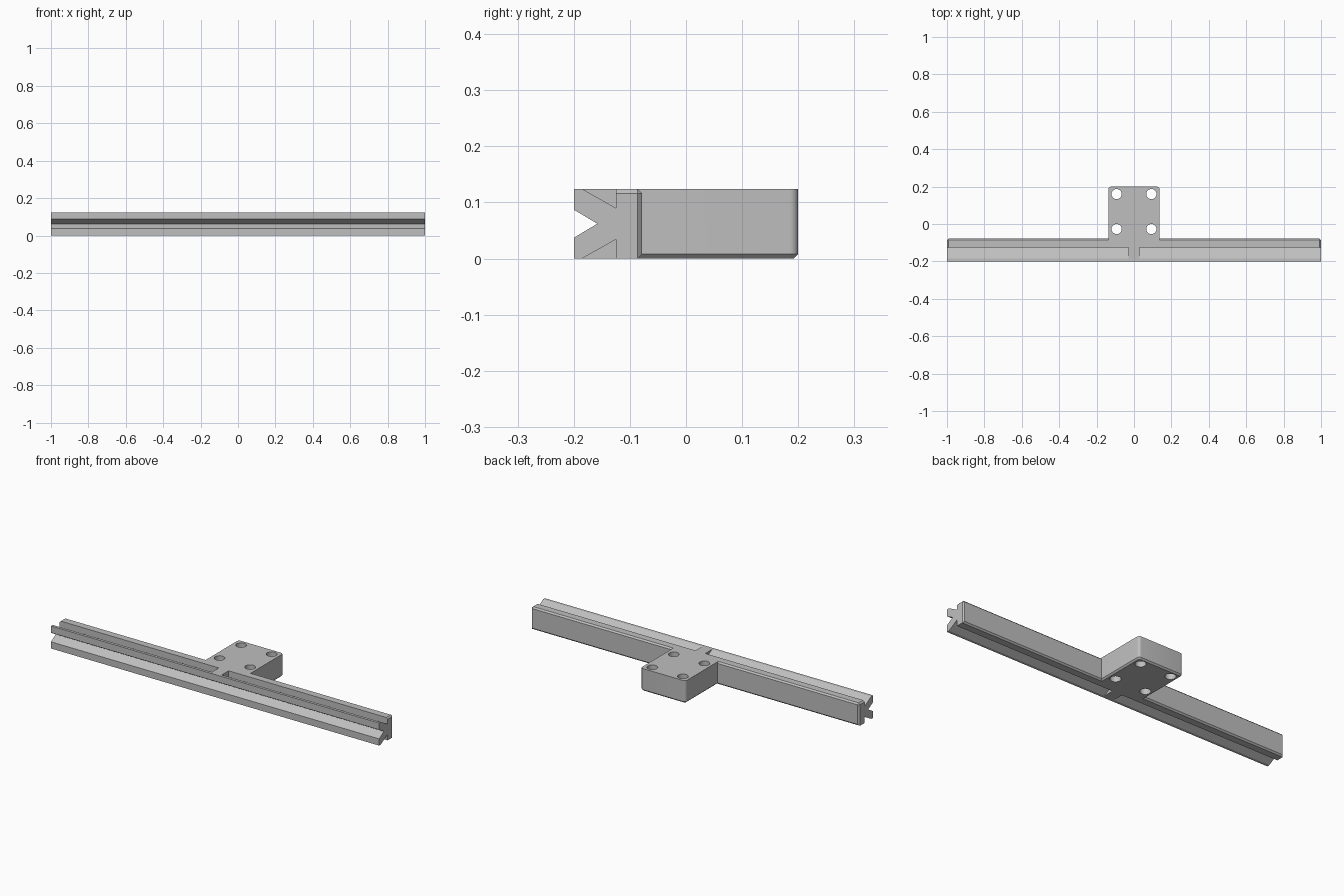
import bpy
import bmesh
import math
from mathutils import Matrix

cube = bpy.data.objects.get("Cube")
if cube:
    bpy.data.objects.remove(cube, do_unlink=True)

H = 0.124        # overall height
BACK = -0.078    # rear face of the rail
CH = 0.008       # chamfer size

grey = bpy.data.materials.new("plain_grey")
grey.use_nodes = True
colour = (0.52, 0.52, 0.52, 1)
grey.diffuse_color = colour
grey.node_tree.nodes["Principled BSDF"].inputs["Base Color"].default_value = colour


def make(name, bm):
    bmesh.ops.recalc_face_normals(bm, faces=bm.faces)
    mesh = bpy.data.meshes.new(name)
    bm.to_mesh(mesh)
    bm.free()
    mesh.materials.append(grey)
    ob = bpy.data.objects.new(name, mesh)
    bpy.context.collection.objects.link(ob)
    return ob


def extrude_x(name, profile, half):
    """Closed (y, z) profile swept from -half to half along x."""
    bm = bmesh.new()
    face = bm.faces.new([bm.verts.new((-half, y, z)) for y, z in profile])
    out = bmesh.ops.extrude_face_region(bm, geom=[face])
    for v in out["geom"]:
        if isinstance(v, bmesh.types.BMVert):
            v.co.x = half
    return make(name, bm)


def combine(target, other, operation):
    mod = target.modifiers.new("combine", "BOOLEAN")
    mod.operation = operation
    mod.solver = "EXACT"
    mod.object = other
    bpy.context.view_layer.objects.active = target
    bpy.ops.object.modifier_apply(modifier=mod.name)
    bpy.data.objects.remove(other, do_unlink=True)


# Grooved front head of the rail: upper half of the profile, mirrored in height
upper = [(-0.158, H / 2), (-0.2, 0.087), (-0.2, H), (-0.185, H), (-0.125, 0.09), (-0.11, 0.09)]
lower = [(y, H - z) for y, z in reversed(upper[1:])]
rail = extrude_x("mounting_rail", upper + lower, 1.0)

# Rear bar with chamfered back edges and chamfered upper ends
bm = bmesh.new()
bmesh.ops.create_cube(bm, size=1, matrix=Matrix.Translation((0, (BACK - 0.125) / 2, H / 2))
                      @ Matrix.Diagonal((2, BACK + 0.125, H, 1)))
edges = []
for e in bm.edges:
    a, b = (v.co for v in e.verts)
    on_back = min(a.y, b.y) > BACK - 0.001
    top_end = min(a.z, b.z) > H - 0.001 and abs(a.x - b.x) < 0.001
    if on_back or top_end:
        edges.append(e)
bmesh.ops.bevel(bm, geom=edges, offset=CH, segments=1, affect="EDGES")
combine(rail, make("rear_bar", bm), "UNION")

# Central web that fills both grooves
web = extrude_x("groove_web", [(-0.185, H), (-0.11, H), (-0.11, 0), (-0.185, 0), (-0.15, H / 2)], 0.03)
combine(rail, web, "UNION")


# Mounting block: rounded rear corners, chamfered underside
def block_outline(inset):
    w, y1, r = 0.137 - inset, 0.2 - inset, 0.015 - inset
    pts = [(-w, -0.11), (w, -0.11)]
    for start, side in ((0, 1), (90, -1)):
        for i in range(7):
            t = math.radians(start + 15 * i)
            pts.append((side * (w - r) + r * math.cos(t), y1 - r + r * math.sin(t)))
    return pts


bm = bmesh.new()
rings = [[bm.verts.new((x, y, z)) for x, y in block_outline(inset)]
         for z, inset in ((0, CH), (CH, 0), (H, 0))]
bm.faces.new(rings[0])
bm.faces.new(rings[-1])
for low, high in zip(rings, rings[1:]):
    n = len(low)
    for i in range(n):
        j = (i + 1) % n
        bm.faces.new((low[i], low[j], high[j], high[i]))
combine(rail, make("mounting_block", bm), "UNION")

# Four through holes
bm = bmesh.new()
for x in (-0.093, 0.093):
    for y in (-0.027, 0.16):
        bmesh.ops.create_cone(bm, cap_ends=True, segments=40, radius1=0.027, radius2=0.027,
                              depth=0.4, matrix=Matrix.Translation((x, y, H / 2)))
combine(rail, make("hole_cutter", bm), "DIFFERENCE")

# Smooth the round surfaces, keep machined edges sharp
bpy.ops.object.select_all(action="DESELECT")
rail.select_set(True)
bpy.context.view_layer.objects.active = rail
bpy.ops.object.shade_smooth_by_angle(angle=math.radians(25))
